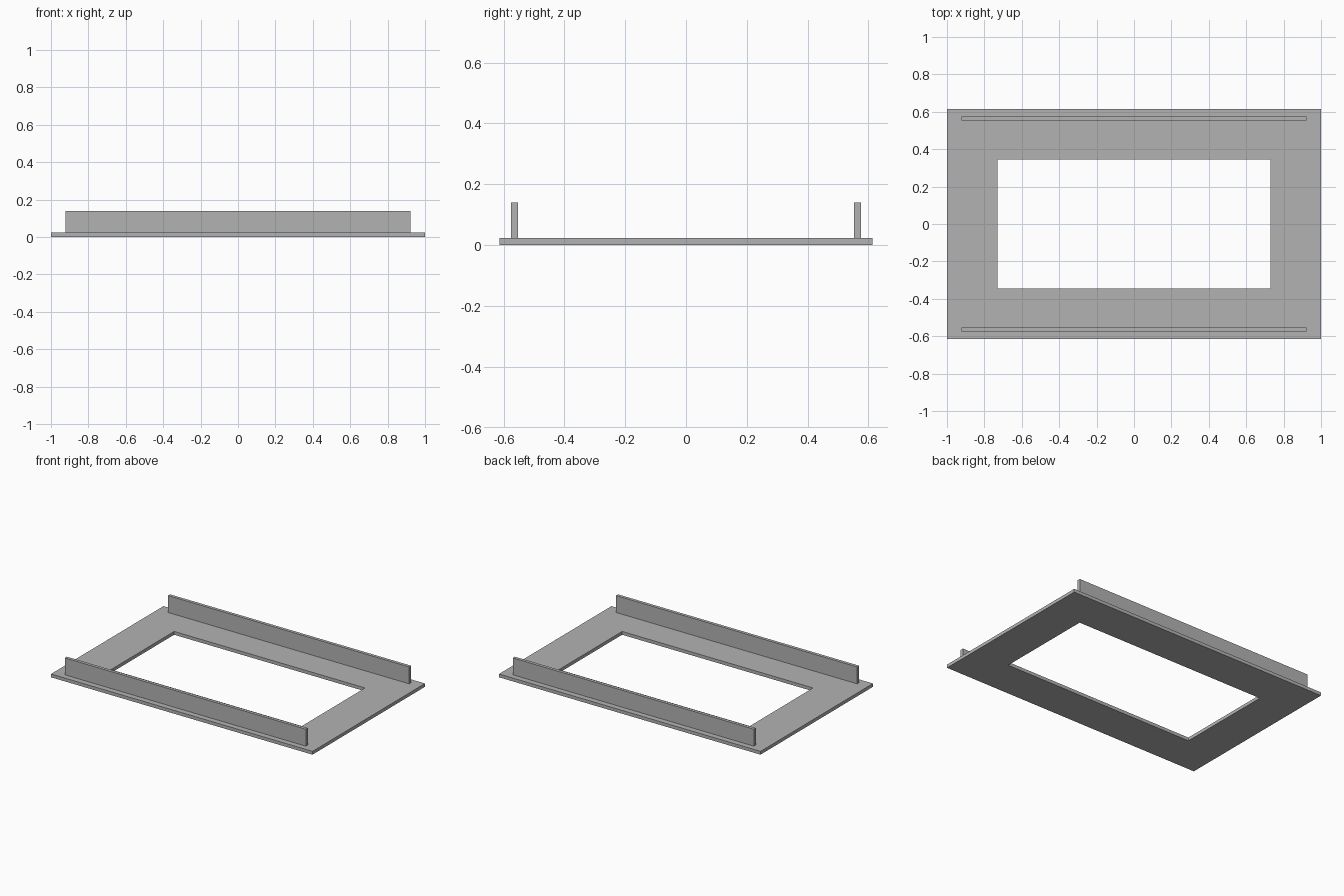
import bpy
import bmesh

cube = bpy.data.objects.get("Cube")
if cube:
    bpy.data.objects.remove(cube, do_unlink=True)

PLATE_X, PLATE_Y, PLATE_Z = 1.0, 0.614, 0.023
HOLE_X, HOLE_Y = 0.73, 0.345
RAIL_X, RAIL_Y, RAIL_THICK, RAIL_TOP = 0.922, 0.564, 0.022, 0.14

grey = bpy.data.materials.new("plain_grey")
grey.use_nodes = True
colour = (0.45, 0.45, 0.45, 1.0)
grey.diffuse_color = colour
grey.node_tree.nodes["Principled BSDF"].inputs["Base Color"].default_value = colour


def finish(name, bm):
    """Turn a bmesh into a named, flat-shaded grey object."""
    bmesh.ops.recalc_face_normals(bm, faces=bm.faces)
    mesh = bpy.data.meshes.new(name)
    bm.to_mesh(mesh)
    bm.free()
    mesh.materials.append(grey)
    obj = bpy.data.objects.new(name, mesh)
    bpy.context.collection.objects.link(obj)
    return obj


def rectangle(bm, x, y):
    corners = ((-1, -1), (1, -1), (1, 1), (-1, 1))
    return [bm.verts.new((sx * x, sy * y, 0)) for sx, sy in corners]


# Flat base plate with a rectangular opening
bm = bmesh.new()
outer = rectangle(bm, PLATE_X, PLATE_Y)
inner = rectangle(bm, HOLE_X, HOLE_Y)
for i in range(4):
    j = (i + 1) % 4
    bm.faces.new((outer[i], outer[j], inner[j], inner[i]))
ring = bmesh.ops.extrude_face_region(bm, geom=bm.faces[:], use_keep_orig=True)
raised = [v for v in ring["geom"] if isinstance(v, bmesh.types.BMVert)]
bmesh.ops.translate(bm, verts=raised, vec=(0, 0, PLATE_Z))
finish("base_frame", bm)

# Upright rails along the front and back edges
for name, side in (("front_rail", -1), ("back_rail", 1)):
    bm = bmesh.new()
    bmesh.ops.create_cube(bm, size=1)
    bmesh.ops.scale(bm, verts=bm.verts, vec=(2 * RAIL_X, RAIL_THICK, RAIL_TOP - PLATE_Z))
    rail = finish(name, bm)
    rail.location = (0, side * RAIL_Y, (RAIL_TOP + PLATE_Z) / 2)
